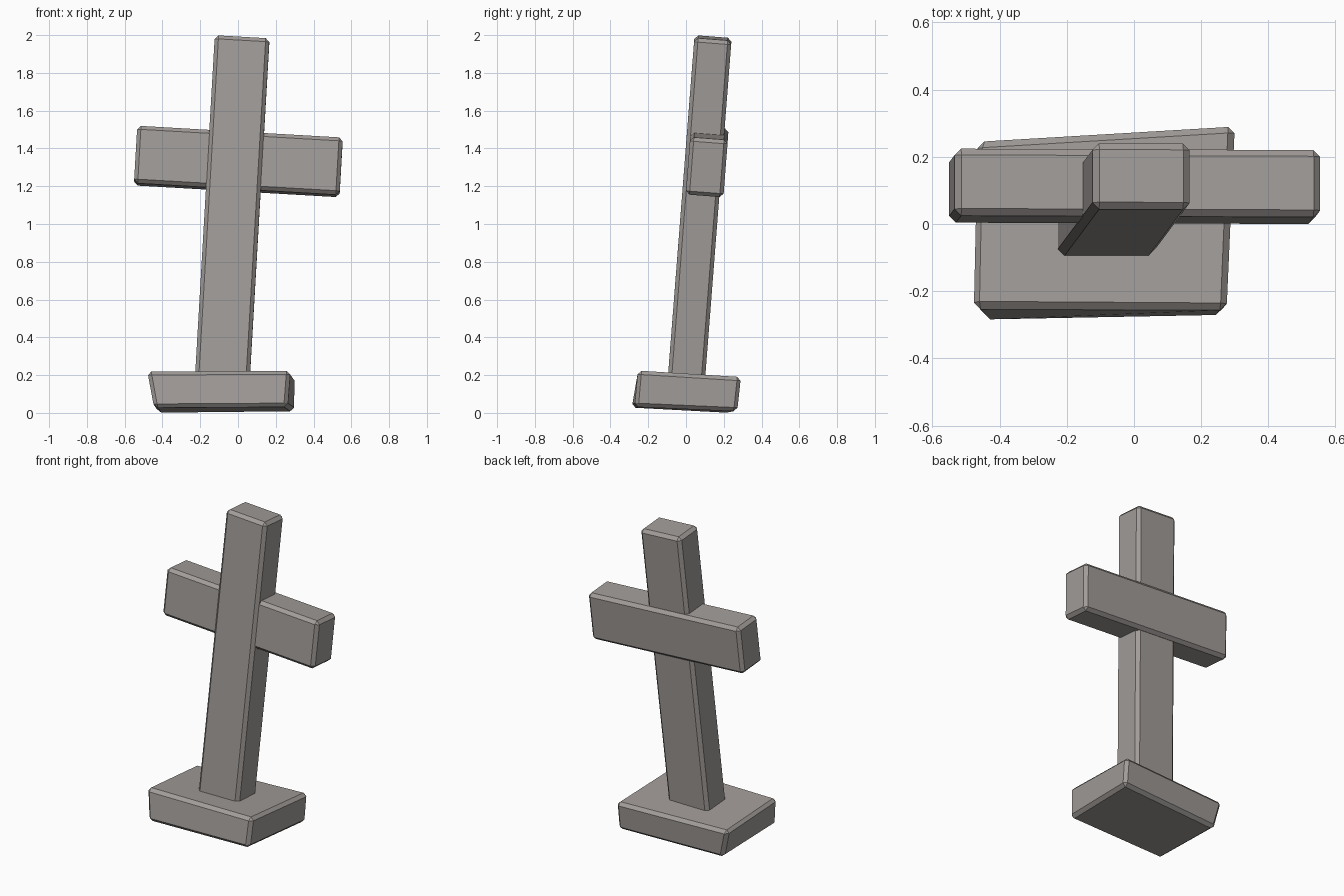
import bpy
from mathutils import Matrix, Vector

if "Cube" in bpy.data.objects:
    bpy.data.objects.remove(bpy.data.objects["Cube"])

stone = bpy.data.materials.new("warm_grey_stone")
stone.diffuse_color = (0.36, 0.335, 0.32, 1)
stone.use_nodes = True
stone.node_tree.nodes["Principled BSDF"].inputs["Base Color"].default_value = stone.diffuse_color

FACES = [(0, 3, 2, 1), (4, 5, 6, 7), (0, 1, 5, 4),
         (1, 2, 6, 5), (2, 3, 7, 6), (3, 0, 4, 7)]


def block(name, corners, bevel):
    """Chipped-edge block from four bottom and four top corners."""
    mesh = bpy.data.meshes.new(name)
    mesh.from_pydata(corners, [], FACES)
    mesh.materials.append(stone)
    obj = bpy.data.objects.new(name, mesh)
    bpy.context.collection.objects.link(obj)
    mod = obj.modifiers.new("chipped_edges", "BEVEL")
    mod.width = bevel
    mod.segments = 1
    mod.limit_method = "NONE"
    return obj


def box(size):
    x, y, z = (s / 2 for s in size)
    return [Vector((sx * x, sy * y, sz * z)) for sz in (-1, 1)
            for sx, sy in ((-1, -1), (1, -1), (1, 1), (-1, 1))]


# Shared lean of the post and crossbar, to the right and backwards
up = Vector((0.058, 0.078, 1)).normalized()
side = Vector((1, -0.004, -0.058))
side = (side - up * side.dot(up)).normalized()
lean = Matrix((side, up.cross(side), up)).transposed()


def leaning(size, centre):
    return [lean @ c + Vector(centre) for c in box(size)]


# Upright post, sunk into the base
top = Vector((0.022, 0.143, 1.985))
length = 1.9
block("post", leaning((0.29, 0.197, length), top - up * length / 2), 0.02)

# Crossbar, set slightly behind the post front
block("crossbar", leaning((1.09, 0.2, 0.305), (0.002, 0.112, 1.331)), 0.02)

# Uneven base slab
block("base", [(-0.445, -0.288, 0.028), (0.262, -0.272, 0.032),
               (0.298, 0.272, 0.008), (-0.425, 0.232, 0.0),
               (-0.480, -0.250, 0.220), (0.277, -0.255, 0.224),
               (0.300, 0.292, 0.190), (-0.470, 0.246, 0.186)], 0.02)
